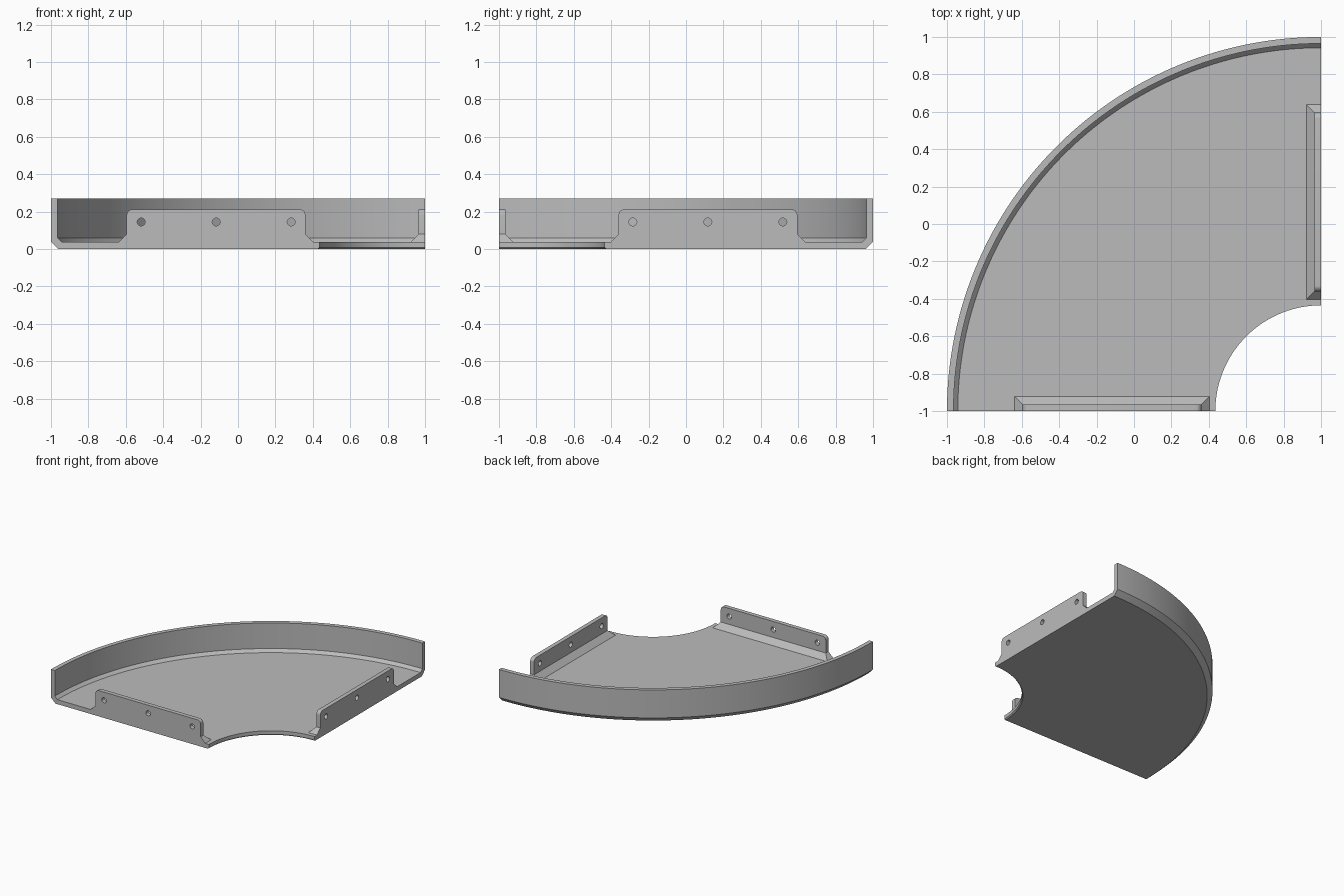
import bpy
import bmesh
from math import cos, sin, pi, radians
from mathutils import Matrix, Vector

cube = bpy.data.objects.get("Cube")
if cube:
    bpy.data.objects.remove(cube, do_unlink=True)

# Painted metal, one grey for everything
grey = bpy.data.materials.new("plain grey")
grey.use_nodes = True
colour = (0.5, 0.5, 0.5, 1)
grey.diffuse_color = colour
grey.node_tree.nodes["Principled BSDF"].inputs["Base Color"].default_value = colour

FLOOR, THICK, HEIGHT = 0.037, 0.035, 0.27
INNER, OUTER = 0.565, 2.0


def finish(bm, name):
    """Turn a bmesh into a smooth-shaded object with sharp edges kept."""
    bmesh.ops.recalc_face_normals(bm, faces=bm.faces)
    mesh = bpy.data.meshes.new(name)
    bm.to_mesh(mesh)
    bm.free()
    mesh.materials.append(grey)
    obj = bpy.data.objects.new(name, mesh)
    bpy.context.collection.objects.link(obj)
    bpy.ops.object.select_all(action="DESELECT")
    obj.select_set(True)
    bpy.context.view_layer.objects.active = obj
    bpy.ops.object.shade_smooth_by_angle(angle=radians(30))
    return obj


def curved_tray(steps=72):
    """Floor and outer wall: one profile swept through a quarter turn."""
    wall = OUTER - THICK
    profile = [(INNER + 0.008, 0), (OUTER - 0.04, 0), (OUTER, 0.04),
               (OUTER, HEIGHT), (wall, HEIGHT), (wall, 0.06),
               (wall - 0.023, FLOOR), (INNER, FLOOR), (INNER, 0.008)]
    bm = bmesh.new()
    rings = []
    for i in range(steps + 1):
        a = pi / 2 * (1 + i / steps)
        rings.append([bm.verts.new((1 + r * cos(a), -1 + r * sin(a), z))
                      for r, z in profile])
    for p, q in zip(rings, rings[1:]):
        for k in range(len(profile)):
            bm.faces.new((p[k - 1], p[k], q[k], q[k - 1]))
    bm.faces.new(rings[0])
    bm.faces.new(rings[-1])
    return finish(bm, "curved_tray")


def circle(x, z, r, start, turn, n):
    return [(x + r * cos(start + turn * i / n), z + r * sin(start + turn * i / n))
            for i in range(n)]


def flange(name, mirrored):
    """Upright joining plate with three bolt holes and a sloped foot."""
    x0, x1, z0, z1, r, foot = -0.595, 0.36, 0.08, 0.212, 0.03, 0.043
    bm = bmesh.new()

    # Plate outline with rounded top corners, plus the holes
    outline = [(x0, z0), (x1, z0)]
    outline += circle(x1 - r, z1 - r, r, 0, pi / 2, 8)
    outline += [(x1 - r, z1)]
    outline += circle(x0 + r, z1 - r, r, pi / 2, pi / 2, 8)
    outline += [(x0, z1 - r)]
    loops = [outline] + [circle(x, 0.145, 0.021, 0, 2 * pi, 24)
                         for x in (-0.518, -0.117, 0.284)]
    edges = []
    for loop in loops:
        vs = [bm.verts.new((x, -1, z)) for x, z in loop]
        edges += [bm.edges.new((vs[k - 1], vs[k])) for k in range(len(vs))]
    bmesh.ops.triangle_fill(bm, edges=edges, use_beauty=True, normal=(0, -1, 0))
    bmesh.ops.remove_doubles(bm, verts=bm.verts, dist=0.0001)
    solid = bmesh.ops.extrude_face_region(bm, geom=bm.faces[:], use_keep_orig=True)
    moved = [v for v in solid["geom"] if isinstance(v, bmesh.types.BMVert)]
    bmesh.ops.translate(bm, verts=moved, vec=Vector((0, THICK, 0)))

    # Mitred foot that widens onto the floor
    def rectangle(grow, z):
        back = -1 + THICK + grow
        return [bm.verts.new(c) for c in ((x0 - grow, -1, z), (x1 + grow, -1, z),
                                          (x1 + grow, back, z), (x0 - grow, back, z))]
    low, high = rectangle(foot, FLOOR), rectangle(0, z0)
    for k in range(4):
        bm.faces.new((low[k - 1], low[k], high[k], high[k - 1]))
    bm.faces.new(low)
    bm.faces.new(high)

    # The second flange is the first reflected across the diagonal
    if mirrored:
        swap = Matrix(((0, -1, 0, 0), (-1, 0, 0, 0), (0, 0, 1, 0), (0, 0, 0, 1)))
        bmesh.ops.transform(bm, matrix=swap, verts=bm.verts)
    return finish(bm, name)


curved_tray()
flange("front_flange", False)
flange("left_flange", True)
